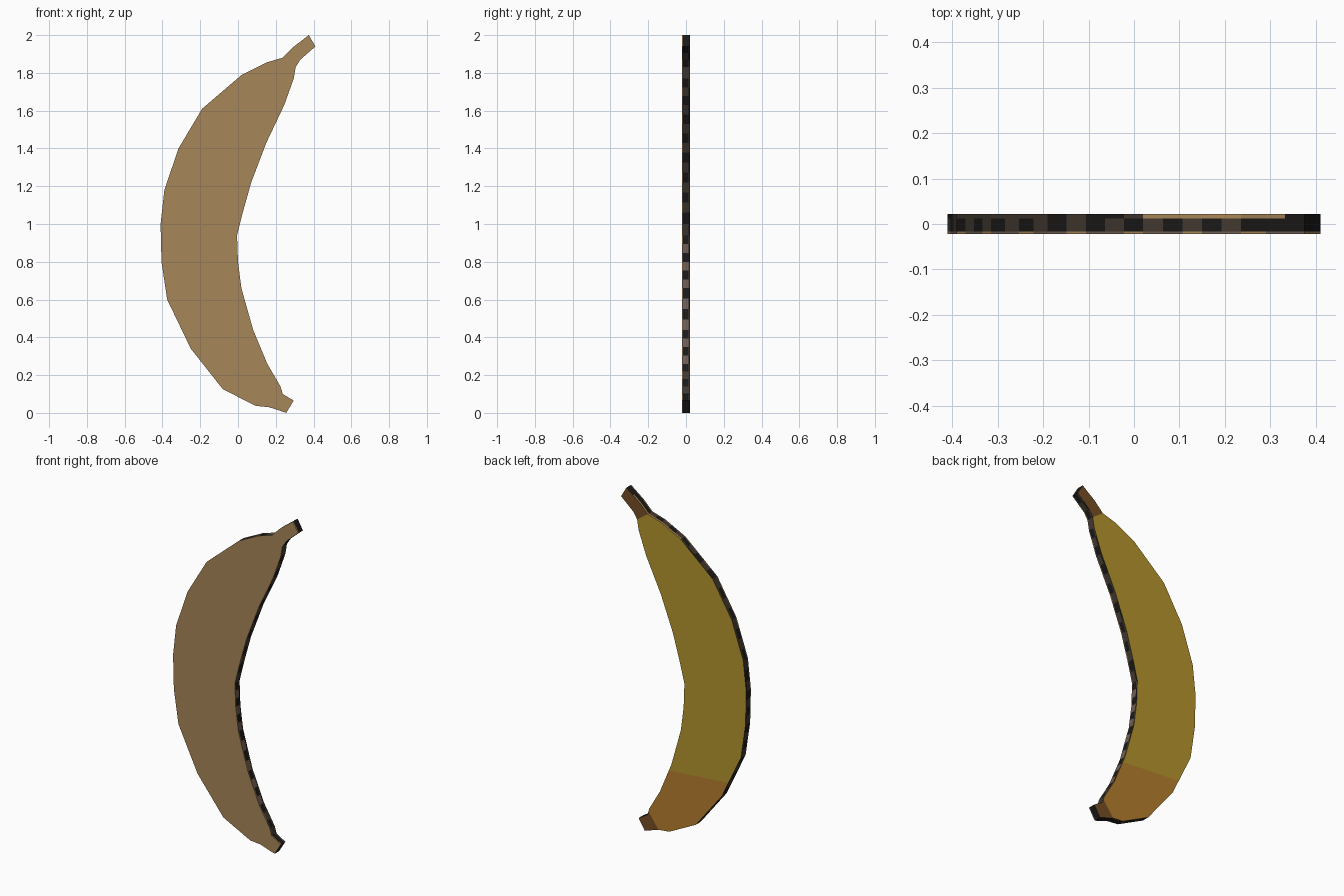
import bpy, bmesh, math, random
from mathutils import Vector

if "Cube" in bpy.data.objects:
    bpy.data.objects.remove(bpy.data.objects["Cube"])

random.seed(4)


def material(name, rgb):
    m = bpy.data.materials.new(name)
    m.diffuse_color = (*rgb, 1)
    m.use_nodes = True
    m.node_tree.nodes["Principled BSDF"].inputs["Base Color"].default_value = m.diffuse_color
    return m


MATS = [material("cardboard tan", (0.39, 0.24, 0.10)),
        material("banana yellow", (0.46, 0.30, 0.027)),
        material("ripe orange", (0.46, 0.21, 0.027)),
        material("stem brown", (0.18, 0.075, 0.017)),
        material("flute black", (0.011, 0.010, 0.009)),
        material("flute dark brown", (0.055, 0.040, 0.029)),
        material("flute greyish brown", (0.16, 0.11, 0.085))]
TAN, YELLOW, ORANGE, STEM, BLACK, DARK, GREY = range(7)

# banana outline in the x-z plane, clockwise from the stem tip
OUTLINE = [(.375, 2), (.41, 1.94), (.33, 1.87), (.305, 1.83), (.295, 1.77), (.245, 1.63),
           (.15, 1.43), (.07, 1.22), (.025, 1.06), (-.005, .94), (0, .80), (.018, .66),
           (.08, .44), (.155, .26), (.225, .14), (.237, .10), (.295, .065), (.255, .0),
           (.165, .03), (.095, .037), (-.08, .125), (-.25, .34), (-.375, .60), (-.405, .80),
           (-.41, 1.0), (-.39, 1.18), (-.315, 1.40), (-.19, 1.61), (.02, 1.79), (.15, 1.855),
           (.235, 1.88), (.29, 1.935)]

# split the long edges into short steps for the corrugated rim
ring = []
for i, p in enumerate(OUTLINE):
    a, b = Vector(p), Vector(OUTLINE[(i + 1) % len(OUTLINE)])
    n = max(1, round((b - a).length / 0.055))
    ring += [a.lerp(b, k / n) for k in range(n)]

bm = bmesh.new()
LEVELS = [-0.022, -0.016, 0.012, 0.022]
rows = [[bm.verts.new((p.x, y, p.y)) for p in ring] for y in LEVELS]
N = len(ring)

# rim: tan front liner, dark flutes, brownish back liner
for r in range(3):
    for i in range(N):
        j = (i + 1) % N
        f = bm.faces.new((rows[r][i], rows[r][j], rows[r + 1][j], rows[r + 1][i]))
        x, z = ring[i]
        stem_end = z > 1.93 or z < 0.07 and x > 0.2
        if r == 0:
            f.material_index = GREY if i % 3 else TAN
        elif r == 1:
            f.material_index = BLACK if i % 2 or stem_end else DARK
            if i % 2 == 0 and x > -0.02 and 0.3 < z < 1.0:
                f.material_index = GREY
        else:
            f.material_index = TAN if z > 1.78 and x < 0.3 else random.choice((BLACK, DARK, DARK))

# plain cardboard front and printed back
front = bm.faces.new(rows[0])
front.material_index = TAN
back = bm.faces.new(list(reversed(rows[3])))
back.material_index = YELLOW
printed = [back]


def colour_line(p, q):
    """Cut the printed back along the line from p to q (x, z)."""
    global printed
    d = Vector((q[0] - p[0], 0, q[1] - p[1]))
    geom = set(printed)
    for f in printed:
        geom.update(f.edges)
        geom.update(f.verts)
    res = bmesh.ops.bisect_plane(bm, geom=list(geom), dist=1e-5,
                                 plane_co=(p[0], 0, p[1]), plane_no=(-d.z, 0, d.x))
    printed = [f for f in bm.faces
               if all(abs(v.co.y - LEVELS[3]) < 1e-5 for v in f.verts)]


colour_line((0.10, 0.40), (-0.30, 0.43))     # ripe lower end
colour_line((0.235, 1.88), (0.305, 1.83))    # stem
colour_line((0.165, 0.03), (0.23, 0.12))     # blossom tip

for f in printed:
    c = f.calc_center_median()
    if c.z > 1.85 and c.x > 0.25 or c.z < 0.15 and c.x > 0.19:
        f.material_index = STEM
    elif c.z < 0.42:
        f.material_index = ORANGE
    else:
        f.material_index = YELLOW

big = [f for f in bm.faces if len(f.verts) > 4]
bmesh.ops.triangulate(bm, faces=big)
bmesh.ops.recalc_face_normals(bm, faces=bm.faces[:])

mesh = bpy.data.meshes.new("cardboard_banana")
bm.to_mesh(mesh)
bm.free()
for m in MATS:
    mesh.materials.append(m)
obj = bpy.data.objects.new("cardboard_banana", mesh)
bpy.context.collection.objects.link(obj)
